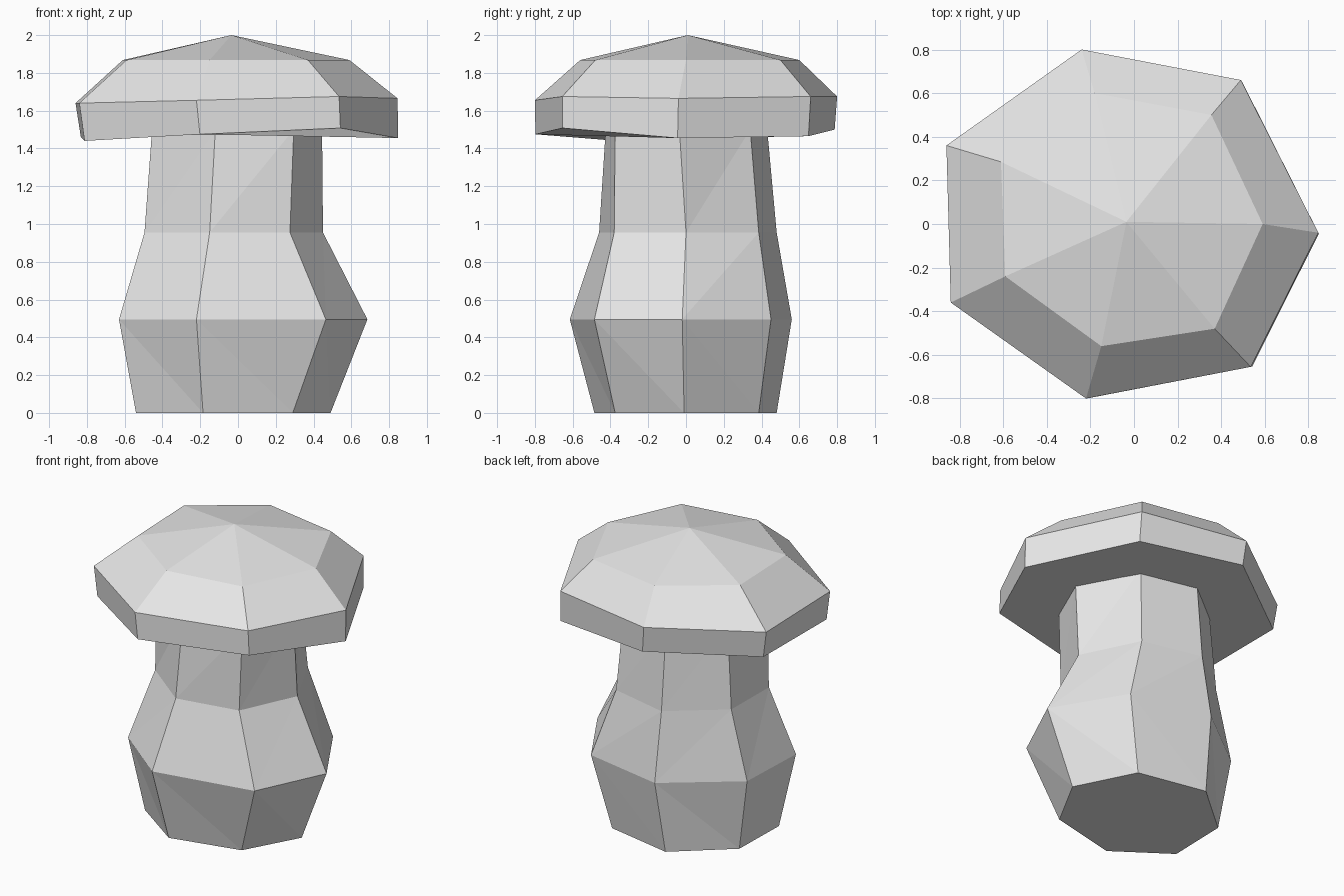
import bpy
import bmesh

cube = bpy.data.objects.get("Cube")
if cube:
    bpy.data.objects.remove(cube, do_unlink=True)

# Single matte grey for the whole model
grey = bpy.data.materials.new("light_grey")
grey.use_nodes = True
colour = (0.8, 0.8, 0.8, 1)
grey.diffuse_color = colour
shader = next(n for n in grey.node_tree.nodes if n.type == 'BSDF_PRINCIPLED')
shader.inputs["Base Color"].default_value = colour


def level(outline, z):
    """Place a flat cross-section at height z."""
    return [(x, y, z) for x, y in outline]


def bridge(bm, low, high, split=None):
    """Join two rings with quads, or with triangles cut along a chosen diagonal."""
    count = len(low)
    for i in range(count):
        j = (i + 1) % count
        a, b, c, d = low[i], low[j], high[j], high[i]
        if split == "falling":
            faces = [(a, b, d), (b, c, d)]
        elif split == "rising":
            faces = [(a, b, c), (a, c, d)]
        else:
            faces = [(a, b, c, d)]
        for face in faces:
            bm.faces.new(face)


def loft(name, sections, splits, apex=None):
    """Skin a stack of rings; close the base, and the top with a cap or a point."""
    bm = bmesh.new()
    rings = [[bm.verts.new(p) for p in section] for section in sections]
    for low, high, split in zip(rings, rings[1:], splits):
        bridge(bm, low, high, split)
    bm.faces.new(rings[0][::-1])
    if apex:
        tip = bm.verts.new(apex)
        top = rings[-1]
        for v, w in zip(top, top[1:] + top[:1]):
            bm.faces.new((v, w, tip))
    else:
        bm.faces.new(rings[-1])
    bmesh.ops.recalc_face_normals(bm, faces=bm.faces)
    mesh = bpy.data.meshes.new(name)
    bm.to_mesh(mesh)
    bm.free()
    mesh.materials.append(grey)
    obj = bpy.data.objects.new(name, mesh)
    bpy.context.collection.objects.link(obj)
    return obj


# Stem: uneven seven-sided cross-sections, all starting at the left (+x) corner
foot = [(.49, -.01), (.29, .385), (-.18, .48), (-.53, .18),
        (-.54, -.235), (-.185, -.485), (.29, -.375)]
belly = [(.685, -.02), (.405, .45), (-.155, .56), (-.61, .21),
         (-.63, -.29), (-.22, -.615), (.465, -.485)]
waist = [(.45, 0), (.26, .385), (-.15, .48), (-.49, .21),
         (-.495, -.19), (-.15, -.46), (.275, -.38)]
neck = [(.445, -.035), (.23, .34), (-.15, .43), (-.45, .19),
        (-.455, -.23), (-.12, -.425), (.295, -.375)]
loft("stem",
     [level(foot, 0), level(belly, .495), level(waist, .955), level(neck, 1.5)],
     ["falling", "rising", "rising"])

# Cap: slightly wavy rim band, sloping shoulder and a low point
rim = [(.845, -.04), (.49, .66), (-.24, .80), (-.86, .36),
       (-.84, -.36), (-.22, -.80), (.535, -.655)]
shoulder = [(.59, 0), (.355, .50), (-.18, .60), (-.61, .285),
            (-.59, -.24), (-.15, -.56), (.37, -.48)]
rim_top = [1.665, 1.675, 1.675, 1.64, 1.64, 1.655, 1.675]
rim_bottom = [1.455, 1.465, 1.5, 1.46, 1.44, 1.475, 1.508]
lower_rim = [(x * .985 + .015, y * .99 - .005, z)
             for (x, y), z in zip(rim, rim_bottom)]
upper_rim = [(x, y, z) for (x, y), z in zip(rim, rim_top)]
loft("cap", [lower_rim, upper_rim, level(shoulder, 1.868)],
     [None, None], apex=(-.035, .01, 2))
